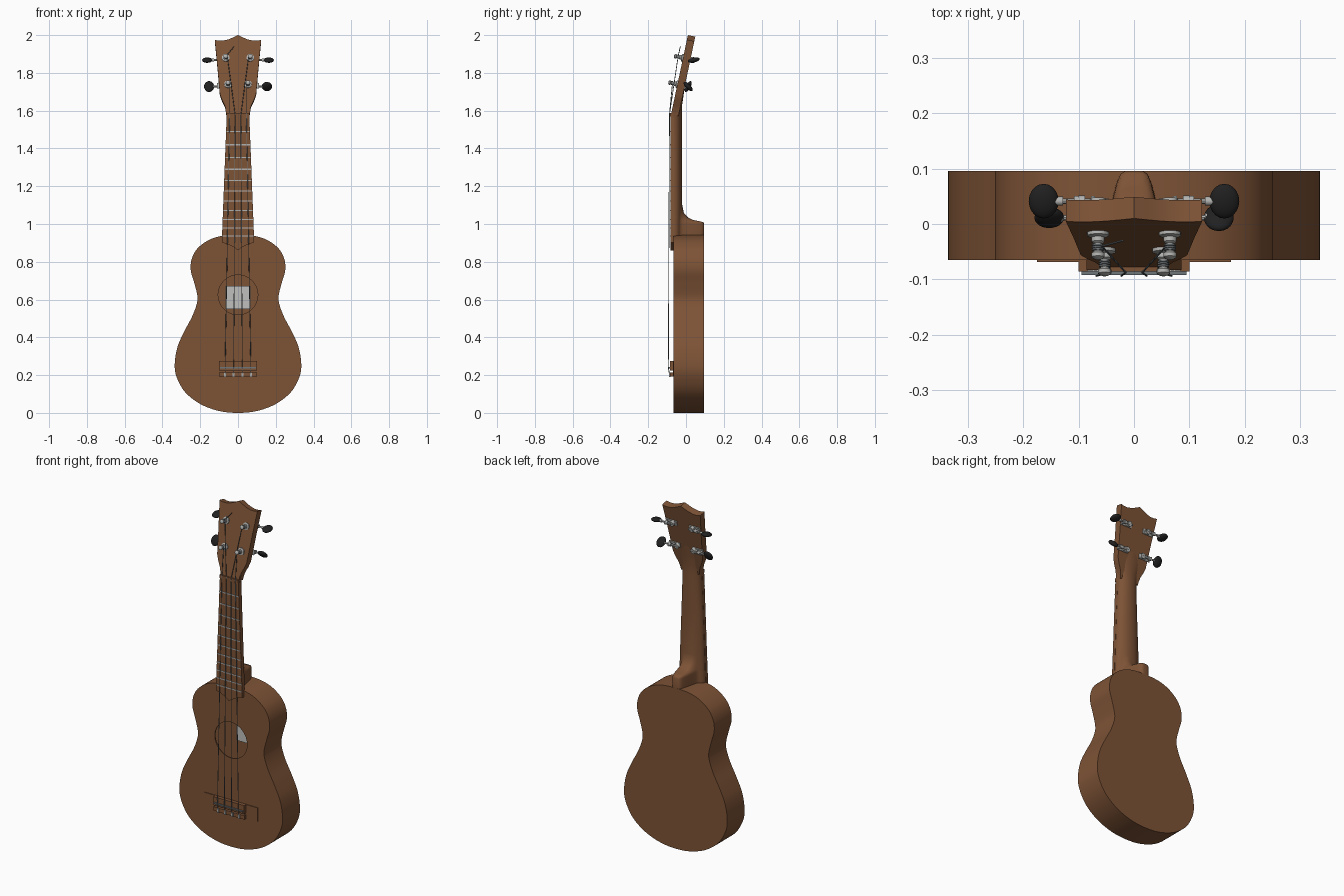
import bpy, bmesh, math
from mathutils import Matrix, Vector

if "Cube" in bpy.data.objects:
    bpy.data.objects.remove(bpy.data.objects["Cube"])


def material(name, rgb):
    m = bpy.data.materials.new(name)
    m.diffuse_color = (*rgb, 1)
    m.use_nodes = True
    m.node_tree.nodes["Principled BSDF"].inputs["Base Color"].default_value = m.diffuse_color
    return m


WOOD = material("brown_wood", (0.208, 0.087, 0.037))
METAL = material("silver_metal", (0.45, 0.45, 0.44))
BLACK = material("black_plastic", (0.015, 0.015, 0.016))
STRING = material("grey_string", (0.16, 0.18, 0.19))
PAPER = material("pale_label", (0.53, 0.53, 0.52))


def smooth(ob, angle):
    bpy.ops.object.select_all(action='DESELECT')
    ob.select_set(True)
    bpy.context.view_layer.objects.active = ob
    bpy.ops.object.shade_smooth_by_angle(angle=math.radians(angle))


def finish(name, bm, mat, angle=35):
    bmesh.ops.recalc_face_normals(bm, faces=bm.faces)
    me = bpy.data.meshes.new(name)
    bm.to_mesh(me)
    bm.free()
    me.materials.append(mat)
    ob = bpy.data.objects.new(name, me)
    bpy.context.collection.objects.link(ob)
    smooth(ob, angle)
    return ob


def mirrored(half):
    """Half outline running from x=0 to x=0 on the right, closed on the left."""
    return half + [(-x, z) for x, z in reversed(half) if x > 1e-6]


def spline(pts, n=6):
    """Catmull-Rom through a half outline, mirrored at both ends."""
    p = [Vector(q) for q in [(-pts[1][0], pts[1][1])] + pts + [(-pts[-2][0], pts[-2][1])]]
    out = []
    for i in range(1, len(p) - 2):
        a, b, c, d = p[i - 1:i + 3]
        for k in range(n):
            t = k / n
            v = 0.5 * (2 * b + (c - a) * t + (2 * a - 5 * b + 4 * c - d) * t * t
                       + (3 * b - a - 3 * c + d) * t ** 3)
            out.append((v.x, v.y))
    return out + [pts[-1]]


def prism(bm, pts, y0, y1, mtx=Matrix()):
    a = [bm.verts.new(mtx @ Vector((x, y0, z))) for x, z in pts]
    b = [bm.verts.new(mtx @ Vector((x, y1, z))) for x, z in pts]
    bm.faces.new(a)
    bm.faces.new(b[::-1])
    for i in range(len(a)):
        j = (i + 1) % len(a)
        bm.faces.new((a[i], b[i], b[j], a[j]))


def box(bm, x0, x1, y0, y1, z0, z1, mtx=Matrix()):
    prism(bm, [(x0, z0), (x1, z0), (x1, z1), (x0, z1)], y0, y1, mtx)


def rod(bm, a, b, r1, r2=None, seg=8):
    a, b = Vector(a), Vector(b)
    d = b - a
    m = Matrix.Translation((a + b) / 2) @ d.to_track_quat('Z', 'Y').to_matrix().to_4x4()
    bmesh.ops.create_cone(bm, cap_ends=True, segments=seg, radius1=r1,
                          radius2=r1 if r2 is None else r2, depth=d.length, matrix=m)


# Hollow body with sound hole
outline = mirrored(spline([
    (0, 0), (.1, .01), (.2, .047), (.28, .11), (.325, .19), (.335, .26), (.32, .35),
    (.285, .43), (.243, .51), (.219, .575), (.215, .62), (.232, .69), (.25, .755),
    (.245, .815), (.215, .87), (.155, .915), (.085, .937), (0, .942)]))
YF, YB = -.065, .096
bm = bmesh.new()
front = [bm.verts.new((x, YF, z)) for x, z in outline]
back = [bm.verts.new((x, YB, z)) for x, z in outline]
hole = [bm.verts.new((.105 * math.cos(i * math.pi / 24), YF, .625 + .105 * math.sin(i * math.pi / 24)))
        for i in range(48)]
bm.faces.new(back)
rim = []
for loop in (front, hole):
    rim += [bm.edges.new((loop[i - 1], loop[i])) for i in range(len(loop))]
bmesh.ops.triangle_fill(bm, use_beauty=True, use_dissolve=False, edges=rim)
for i in range(len(front)):
    bm.faces.new((front[i - 1], front[i], back[i], back[i - 1]))
body = finish("body", bm, WOOD)
shell = body.modifiers.new("wall", 'SOLIDIFY')
shell.thickness = .007
shell.offset = -1
bpy.ops.object.modifier_apply(modifier="wall")
smooth(body, 35)  # sharpen the new rim of the sound hole

# Paper label inside on the back wall
bm = bmesh.new()
box(bm, -.067, .067, .083, .0875, .55, .672)
finish("inside_label", bm, PAPER)

# Neck lofted from D sections; the extra value pushes the heel backwards
bm = bmesh.new()
rings = []
for z, w, yf, depth, extra in [
        (.935, .083, -.07, .05, .116), (1.0, .081, -.07, .05, .116), (1.01, .08, -.07, .05, .111),
        (1.016, .08, -.07, .05, .085), (1.022, .08, -.07, .05, .055), (1.035, .079, -.07, .05, .03),
        (1.06, .078, -.07, .05, .008), (1.1, .077, -.07, .05, 0), (1.35, .068, -.072, .05, 0),
        (1.56, .06, -.072, .05, 0), (1.62, .068, -.068, .046, 0), (1.68, .085, -.054, .041, 0),
        (1.75, .085, -.036, .033, 0)]:
    ring = []
    for i in range(33):
        c, s = math.cos(i * math.pi / 32), math.sin(i * math.pi / 32)
        push = max(0, min(1, (.68 - abs(c)) / .45))
        push = math.sin(push * math.pi / 2) ** 1.2
        ring.append(bm.verts.new((w * c, yf + depth * s ** .8 + extra * push, z)))
    rings.append(ring)
for r, q in zip(rings, rings[1:]):
    for i in range(33):
        j = (i + 1) % 33
        bm.faces.new((r[i], r[j], q[j], q[i]))
bm.faces.new(rings[0])
bm.faces.new(rings[-1])
finish("neck", bm, WOOD, 55)

# Fretboard with pointed end, and nut
bm = bmesh.new()
prism(bm, mirrored([(0, .86), (.02, .876), (.05, .892), (.086, .902), (.06, 1.57), (0, 1.57)]), -.083, -.064)
finish("fretboard", bm, WOOD)
bm = bmesh.new()
box(bm, -.061, .061, -.086, -.066, 1.57, 1.588)
finish("nut", bm, WOOD)

# Frets at equal-tempered spacing
bm = bmesh.new()
for n in range(1, 12):
    z = 1.565 - 1.335 * (1 - 2 ** (-n / 12))
    w = .059 + (1.57 - z) * .039
    box(bm, -w, w, -.0855, -.082, z - .003, z + .003)
finish("frets", bm, METAL)

# Tilted headstock
H = Matrix.Translation((0, -.075, 1.6)) @ Matrix.Rotation(math.radians(-12), 4, 'X')
bm = bmesh.new()
prism(bm, mirrored([
    (0, -.02), (.06, -.02), (.063, .005), (.071, .03), (.084, .057), (.096, .09), (.109, .24),
    (.123, .384), (.105, .379), (.08, .379), (.05, .386), (.025, .397), (0, .409)]), 0, .04, H)
finish("headstock", bm, WOOD)

# Tuners: post in front, gear and shaft behind, button at the side
PEGS = [(.053, .143, .153), (.065, .286, .163)]
posts, gears, buttons = bmesh.new(), bmesh.new(), bmesh.new()
for side in (-1, 1):
    for row, (px, s, bx) in enumerate(PEGS):
        def at(x, y, dz=0):
            return H @ Vector((side * x, y, s + dz))
        profile = [(.02, 0), (.02, .006), (.012, .009), (.012, .017), (.008, .02),
                   (.007, .034), (.012, .038), (.012, .045), (.006, .049)]
        for (r1, h1), (r2, h2) in zip(profile, profile[1:]):
            rod(posts, at(px, -h1), at(px, -h2), r1, r2, 16)
        x0, x1 = sorted((side * .04, side * .11))
        box(gears, x0, x1, .039, .045, s - .014, s + .014, H)
        rod(gears, at(px, .045), at(px, .062), .015, seg=14)
        rod(gears, at(.045, .058), at(bx - .02, .058), .005)
        rod(gears, at(.088, .058), at(.1, .058), .01, seg=12)
        rod(gears, at(.128, .058), at(bx - .02, .058), .008, seg=12)
        for ear in (.07, .1):
            x0, x1 = sorted((side * ear, side * (ear + .008)))
            box(gears, x0, x1, .044, .066, s - .009, s + .009, H)
        turn = math.radians(12 if row else (62 if side < 0 else -45))
        m = (Matrix.Translation(at(bx, .058)) @ Matrix.Rotation(turn, 4, 'X')
             @ Matrix.Diagonal((.027, .032, .013, 1)))
        bmesh.ops.create_uvsphere(buttons, u_segments=20, v_segments=12, radius=1, matrix=m)
finish("tuner_posts", posts, METAL)
finish("tuner_gears", gears, METAL)
finish("tuner_buttons", buttons, BLACK, 60)

# Bridge with thin wings, raised centre and tie block
bm = bmesh.new()
for x0, x1 in ((-.175, -.12), (-.12, .12), (.12, .175)):
    box(bm, x0, x1, -.069, -.063, .195, .275)
box(bm, -.1, .1, -.086, -.064, .225, .275)
box(bm, -.1, .1, -.084, -.064, .192, .215)
finish("bridge", bm, WOOD)
bm = bmesh.new()
box(bm, -.095, .095, -.092, -.066, .236, .244)
finish("saddle", bm, STRING)

# Strings from tie block over saddle and nut to the posts
bm = bmesh.new()
ties = bmesh.new()
for side in (-1, 1):
    for xb, xn, (px, s, _) in ((.068, .044, PEGS[0]), (.023, .015, PEGS[1])):
        end = H @ Vector((side * (px - .009), -.027, s))
        path = [(side * xb, -.086, .195), (side * xb, -.0935, .24), (side * xn, -.0875, 1.58), end]
        for a, b in zip(path, path[1:]):
            rod(bm, a, b, .002, seg=6)
        for h in (.022, .026, .03):
            rod(bm, H @ Vector((side * px, -h, s)), H @ Vector((side * px, -h - .003, s)), .0105, seg=12)
        box(ties, side * xb - .005, side * xb + .005, -.089, -.083, .19, .214)
rod(bm, H @ Vector((-.065, -.027, .286)), (-.02, -.03, 1.94), .002, seg=6)
finish("strings", bm, STRING)
finish("string_ties", ties, METAL)
